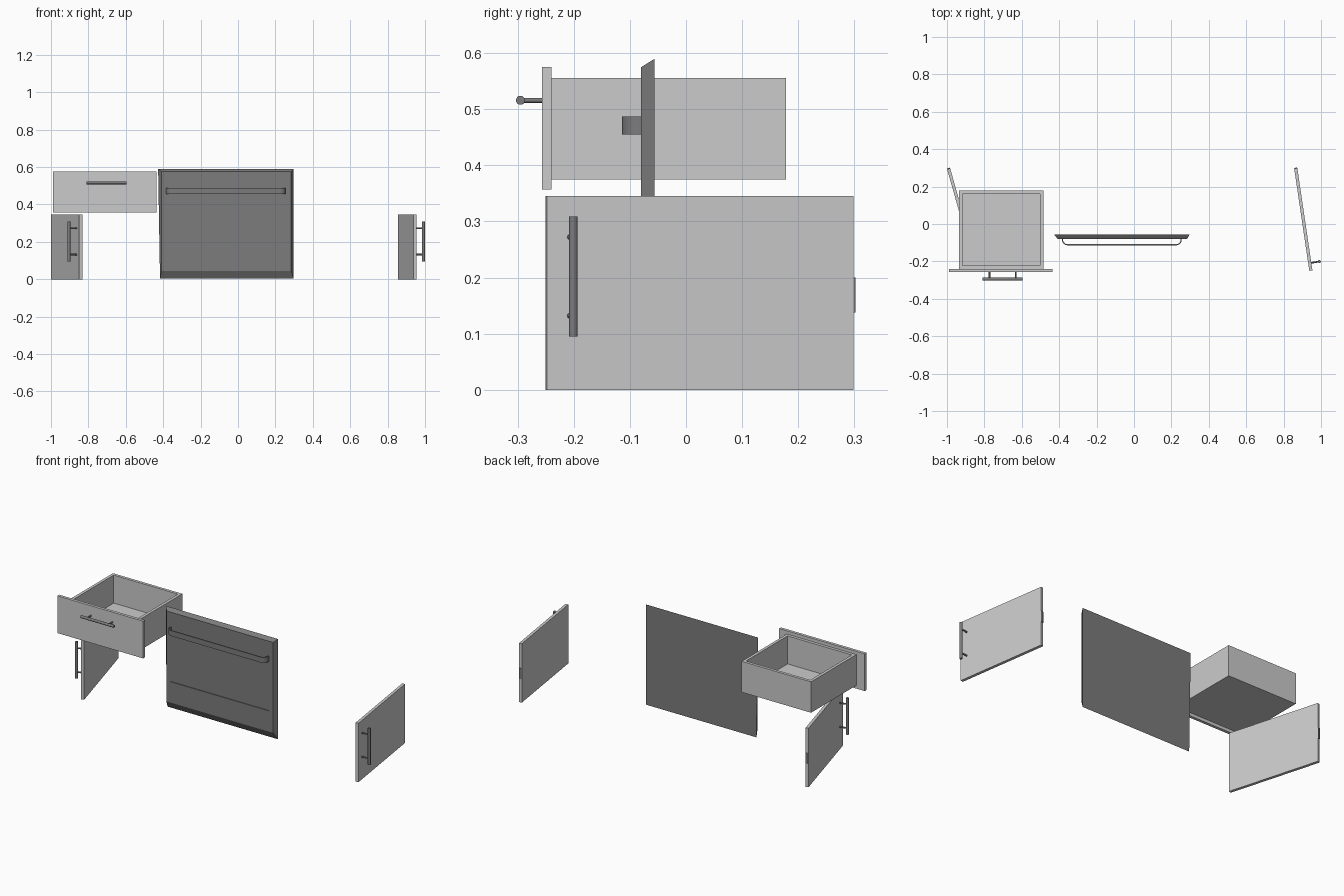
import bpy, math
from mathutils import Vector, Matrix

if "Cube" in bpy.data.objects:
    bpy.data.objects.remove(bpy.data.objects["Cube"])


def shade(name, g):
    m = bpy.data.materials.new(name)
    m.diffuse_color = (g, g, g, 1)
    m.use_nodes = True
    m.node_tree.nodes["Principled BSDF"].inputs["Base Color"].default_value = m.diffuse_color
    return m


LIGHT, DARK = shade("panel_grey", 0.58), shade("dark_grey", 0.2)


def mesh_object(name, verts, faces, mat, matrix=None):
    me = bpy.data.meshes.new(name)
    me.from_pydata(verts, [], faces)
    if matrix:
        me.transform(matrix)
    me.materials.append(mat)
    ob = bpy.data.objects.new(name, me)
    bpy.context.collection.objects.link(ob)
    return ob


def loft(name, rings, mat, matrix=None):
    """Closed skin through rings of equal point count, capped at both ends."""
    n = len(rings[0])
    faces = [tuple(reversed(range(n))), tuple(range(n * (len(rings) - 1), n * len(rings)))]
    for k in range(len(rings) - 1):
        for i in range(n):
            j = (i + 1) % n
            faces.append((k * n + i, k * n + j, (k + 1) * n + j, (k + 1) * n + i))
    return mesh_object(name, [p for r in rings for p in r], faces, mat, matrix)


def flat(xa, xb, ya, yb, z):
    return [(xa, ya, z), (xb, ya, z), (xb, yb, z), (xa, yb, z)]


def upright(xa, xb, za, zb, y):
    return [(xa, y, za), (xb, y, za), (xb, y, zb), (xa, y, zb)]


def box(name, lo, hi, mat, matrix=None):
    (a, b, c), (d, e, f) = lo, hi
    return loft(name, [flat(a, d, b, e, c), flat(a, d, b, e, f)], mat, matrix)


def rod(name, p, q, r, matrix=Matrix()):
    p, q = matrix @ Vector(p), matrix @ Vector(q)
    d = q - p
    bpy.ops.mesh.primitive_cylinder_add(vertices=20, radius=r, depth=d.length, location=(p + q) / 2,
                                        rotation=d.to_track_quat('Z', 'Y').to_euler())
    ob = bpy.context.object
    ob.name = name
    ob.data.materials.append(DARK)
    bpy.ops.object.shade_smooth_by_angle()


# Drawer: front panel, open box, bar handle
box("drawer_front", (-0.99, -0.257, 0.357), (-0.435, -0.24, 0.575), LIGHT)
x0, x1, y0, y1, z0, z1, t = -0.935, -0.485, -0.24, 0.178, 0.375, 0.556, 0.017
loft("drawer_box", [flat(x0, x1, y0, y1, z0), flat(x0, x1, y0, y1, z1),
                    flat(x0 + t, x1 - t, y0 + t, y1 - t, z1),
                    flat(x0 + t, x1 - t, y0 + t, y1 - t, z0 + t)], LIGHT)
rod("drawer_handle_bar", (-0.81, -0.295, 0.516), (-0.596, -0.295, 0.516), 0.008)
for x in (-0.773, -0.633):
    rod("drawer_handle_post", (x, -0.295, 0.516), (x, -0.255, 0.516), 0.0045)

# Oven door: chamfered slab with a shallow window recess
back = upright(-0.417, 0.297, 0.003, 0.59, -0.056)
back[3] = (-0.427, -0.056, 0.59)
loft("oven_door", [back,
                   upright(-0.408, 0.284, 0.045, 0.575, -0.08),
                   upright(-0.386, 0.258, 0.167, 0.553, -0.08),
                   upright(-0.386, 0.258, 0.167, 0.553, -0.076)], DARK)

# Oven handle: flat strap with rounded corners
xc, hw, ya, yb = -0.065, 0.32, -0.075, -0.114


def strap_path(off):
    r = 0.03 - off
    w = hw - off
    pts = [(-w, ya)]
    for i in range(9):
        a = math.pi / 2 * i / 8
        pts.append((-w + r * (1 - math.cos(a)), yb + off + r * (1 - math.sin(a))))
    return pts + [(-x, y) for x, y in reversed(pts)]


outer, inner = strap_path(0), strap_path(0.006)
n = len(outer)
m = 2 * n
verts = [(xc + x, y, z) for z in (0.455, 0.487) for x, y in outer + inner]
faces = [(n, 0, m, m + n), (n - 1, 2 * n - 1, m + 2 * n - 1, m + n - 1)]
for i in range(n - 1):
    faces += [(i, i + 1, m + i + 1, m + i),
              (n + i + 1, n + i, m + n + i, m + n + i + 1),
              (i + 1, i, n + i, n + i + 1),
              (m + i, m + i + 1, m + n + i + 1, m + n + i)]
strap = mesh_object("oven_handle", verts, faces, DARK)
bpy.ops.object.select_all(action='DESELECT')
bpy.context.view_layer.objects.active = strap
strap.select_set(True)
bpy.ops.object.shade_smooth_by_angle()


# Cabinet doors, swung open: built along local -y from the hinge end
def cabinet_door(side, hinge, degrees, s, handle_y):
    M = Matrix.Translation((*hinge, 0)) @ Matrix.Rotation(math.radians(degrees), 4, 'Z')
    w, b = 0.0085, s * 0.052
    box(side + "_door_panel", (-w, -0.552, 0), (w, 0, 0.345), LIGHT, M)
    box(side + "_hinge_plate", (-w + 0.001, -0.004, 0.138), (w - 0.001, 0.004, 0.2), DARK, M)
    rod(side + "_door_handle_bar", (b, handle_y, 0.095), (b, handle_y, 0.309), 0.008, M)
    for z in (0.132, 0.272):
        rod(side + "_door_handle_post", (0, handle_y, z), (b, handle_y, z), 0.0045, M)


cabinet_door("right", (0.865, 0.297), 8.4, 1, -0.511)
cabinet_door("left", (-0.991, 0.295), 15.8, -1, -0.502)
